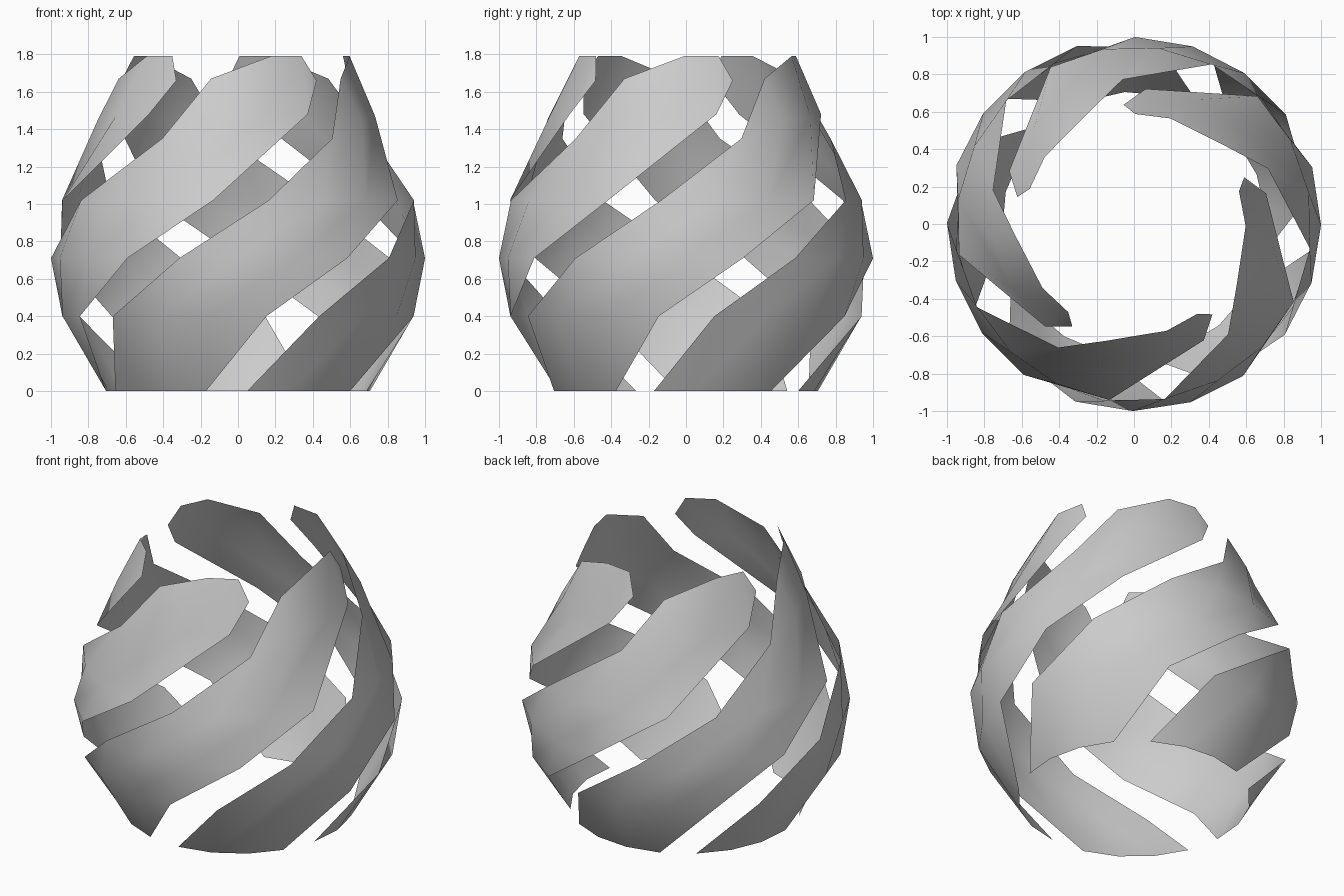
import bpy
from math import cos, sin, radians

if "Cube" in bpy.data.objects:
    bpy.data.objects.remove(bpy.data.objects["Cube"])

# Rows of one spiral blade, bottom to top: four (angle, radius, height) points each
def ring(start, radius, z):
    return [(start + 18 * i, radius, z) for i in range(4)]

rows = [
    ring(-158, 0.707, 0.0),
    ring(-134.8, 0.95, 0.40),
    ring(-108.3, 1.0, 0.71),
    ring(-80, 0.95, 1.02),
    # slanted row and rounded tip
    [(-49.5, 0.775, 1.35), (-29, 0.755, 1.45), (-8, 0.74, 1.47), (13, 0.725, 1.48)],
    [(-31, 0.64, 1.67), (-1, 0.597, 1.79), (17.3, 0.588, 1.79), (23, 0.64, 1.66)],
]


def make_blade(name, turn):
    verts = [(r * cos(radians(a + turn)), r * sin(radians(a + turn)), z)
             for row in rows for a, r, z in row]
    faces = []
    for j in range(len(rows) - 1):
        for i in range(3):
            a = 4 * j + i
            # split along the short diagonal so the blade bulges outward
            faces += [(a, a + 1, a + 4), (a + 1, a + 5, a + 4)]
    mesh = bpy.data.meshes.new(name)
    mesh.from_pydata(verts, [], faces)
    mesh.shade_smooth()
    obj = bpy.data.objects.new(name, mesh)
    bpy.context.collection.objects.link(obj)


# Five identical blades around the vertical axis
for k in range(5):
    make_blade(f"spiral_blade_{k + 1}", 72 * k)
